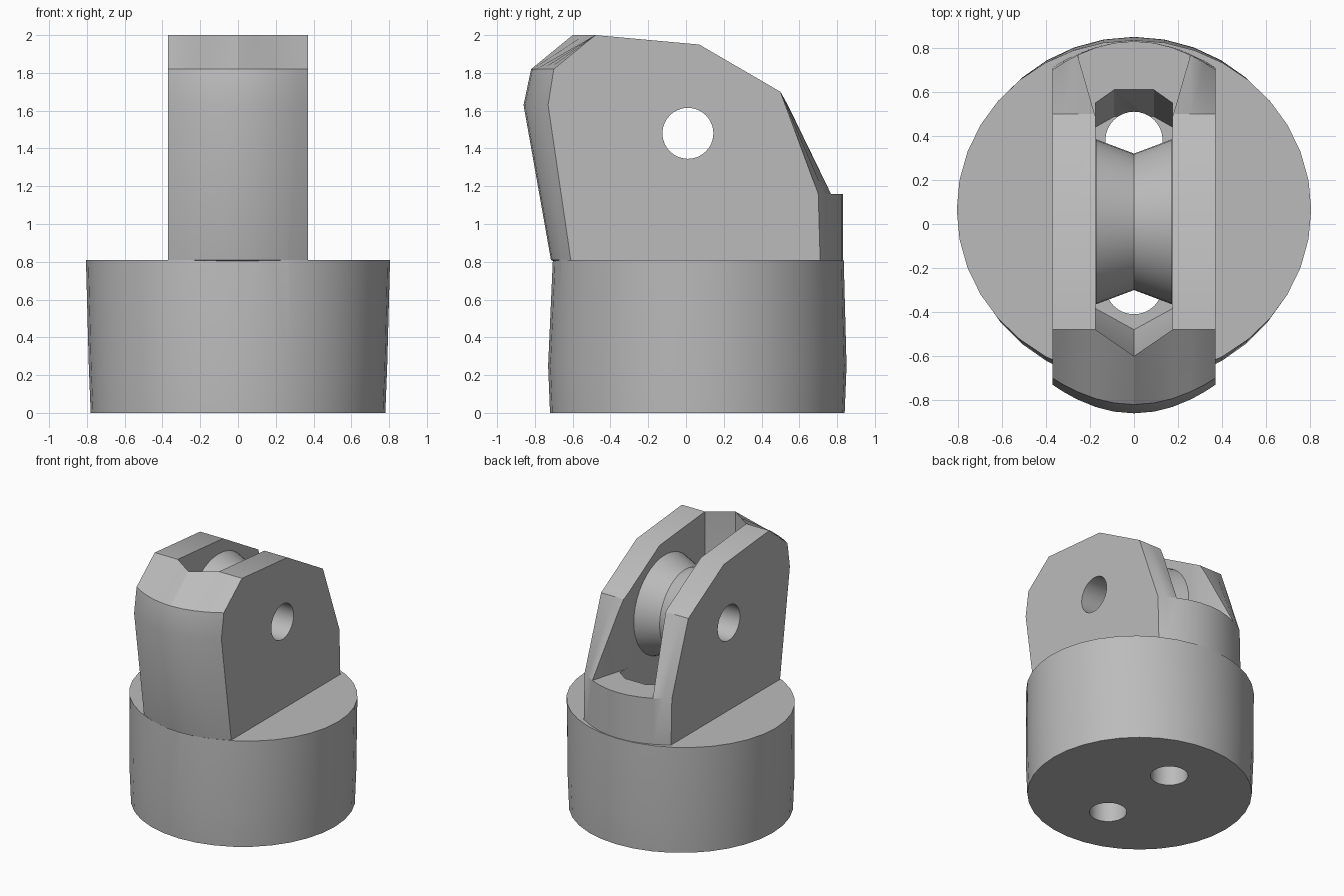
import bpy, bmesh, math
from mathutils import Matrix

if "Cube" in bpy.data.objects:
    bpy.data.objects.remove(bpy.data.objects["Cube"], do_unlink=True)

grey = bpy.data.materials.new("plain grey")
grey.use_nodes = True
grey.diffuse_color = (0.5, 0.5, 0.5, 1)
grey.node_tree.nodes["Principled BSDF"].inputs["Base Color"].default_value = (0.5, 0.5, 0.5, 1)


def finish(name, bm):
    bmesh.ops.recalc_face_normals(bm, faces=bm.faces)
    mesh = bpy.data.meshes.new(name)
    bm.to_mesh(mesh)
    bm.free()
    mesh.materials.append(grey)
    obj = bpy.data.objects.new(name, mesh)
    bpy.context.collection.objects.link(obj)
    return obj


def loft(name, rings, closed=False):
    """Skin a list of point rings; cap the ends or join last to first."""
    bm = bmesh.new()
    rows = [[bm.verts.new(p) for p in ring] for ring in rings]
    pairs = list(zip(rows, rows[1:])) + ([(rows[-1], rows[0])] if closed else [])
    for a, b in pairs:
        for i in range(len(a)):
            j = (i + 1) % len(a)
            bm.faces.new((a[i], a[j], b[j], b[i]))
    if not closed:
        bm.faces.new(rows[0])
        bm.faces.new(rows[-1])
    return finish(name, bm)


def cylinder(name, radius, depth, location, axis="Z"):
    bm = bmesh.new()
    turn = Matrix.Rotation(math.pi / 2, 4, "Y") if axis == "X" else Matrix()
    bmesh.ops.create_cone(bm, cap_ends=True, segments=32, radius1=radius, radius2=radius,
                          depth=depth, matrix=Matrix.Translation(location) @ turn)
    return finish(name, bm)


def combine(target, tool, operation):
    mod = target.modifiers.new("combine", "BOOLEAN")
    mod.object, mod.operation, mod.solver = tool, operation, "EXACT"
    bpy.context.view_layer.objects.active = target
    bpy.ops.object.modifier_apply(modifier=mod.name)
    bpy.data.objects.remove(tool, do_unlink=True)


def smooth(obj, angle):
    bpy.ops.object.select_all(action="DESELECT")
    obj.select_set(True)
    bpy.context.view_layer.objects.active = obj
    bpy.ops.object.shade_smooth_by_angle(angle=math.radians(angle))


# Round base, slightly flared: (z, radius x, radius y, centre y)
def base_ring(z, rx, ry, cy):
    angles = [math.tau * i / 36 for i in range(36)]
    return [(rx * math.cos(a), cy + ry * math.sin(a), z) for a in angles]


body = loft("bracket_body", [base_ring(0, .78, .78, .06), base_ring(.25, .79, .79, .06),
                             base_ring(.81, .805, .77, .065)])


# Upright tongue: side profile lofted across x, with bowed front and back
def tongue_ring(x):
    bow = (x / .37) ** 2
    back = .83 - .12 * bow
    profile = [(-.5, .7), (-.715 + .105 * bow, .81), (-.86 + .13 * bow, 1.63),
               (-.82 + .12 * bow, 1.82), (-.6 + .12 * min(abs(x) / .175, 1), 2),
               (.07, 1.95), (.5, 1.7), (back - .01 * bow, 1.16), (back, .81), (.6, .7)]
    return [(x, y, z) for y, z in profile]


half = [.09, .175, .26, .32, .37]
stations = [-x for x in reversed(half)] + [0] + half
combine(body, loft("tongue", [tongue_ring(x) for x in stations]), "UNION")

# Wheel pocket, tapering towards its floor
plan = [(-.175, -.48), (0, -.6), (.175, -.48), (.175, .55), (.09, .61), (-.09, .61), (-.175, .55)]
pocket = [[(x, y * s, z) for x, y in plan] for z, s in ((.86, .8), (1.16, 1), (2.2, 1))]
combine(body, loft("pocket_cutter", pocket), "DIFFERENCE")

# Open back of the pocket, widening outwards
gap = [(-.175, .4), (.175, .4), (.176, .49), (.26, .78), (.32, 1), (-.32, 1), (-.26, .78), (-.176, .49)]
combine(body, loft("gap_cutter", [[(x, y, z) for x, y in gap] for z in (1.16, 2.2)]), "DIFFERENCE")

# Two cord holes through the base and one axle hole through the cheeks
for side in (-1, 1):
    combine(body, cylinder("cord_hole", .13, 1.2, (0, .05 + side * .33, .5)), "DIFFERENCE")
combine(body, cylinder("axle_hole", .135, 2, (0, .01, 1.48), "X"), "DIFFERENCE")
smooth(body, 25)

# Grooved wheel with an open bore
section = [(-.173, .135), (-.173, .375), (0, .31), (.173, .375), (.173, .135)]
wheel = []
for i in range(40):
    a = math.tau * i / 40
    wheel.append([(x, .01 + r * math.cos(a), 1.48 + r * math.sin(a)) for x, r in section])
smooth(loft("grooved_wheel", wheel, closed=True), 25)
